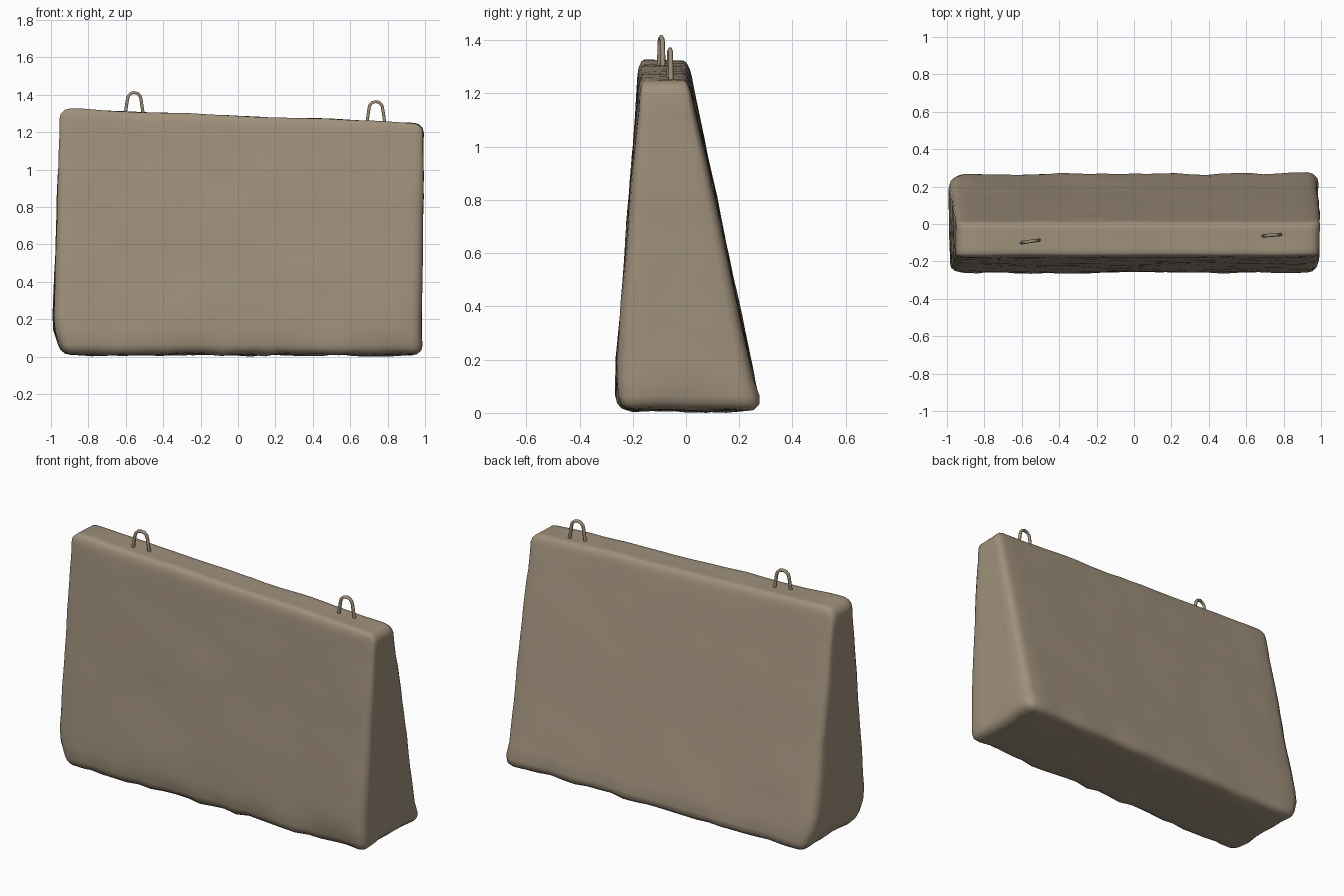
import bpy, bmesh, math
from mathutils import Vector, noise

if "Cube" in bpy.data.objects:
    bpy.data.objects.remove(bpy.data.objects["Cube"])

concrete = bpy.data.materials.new("weathered_concrete")
concrete.diffuse_color = (0.35, 0.28, 0.20, 1)
concrete.use_nodes = True
concrete.node_tree.nodes["Principled BSDF"].inputs["Base Color"].default_value = concrete.diffuse_color


def lerp(a, b, t):
    return a + (b - a) * t


# Tapered barrier block: bevelled box, gridded, then tapered and weathered
bm = bmesh.new()
bmesh.ops.create_cube(bm, size=1)
for v in bm.verts:
    v.co = Vector((v.co.x * 2, v.co.y * 0.55, (v.co.z + 0.5) * 1.3))
bmesh.ops.bevel(bm, geom=bm.edges[:], offset=0.055, segments=3,
                profile=0.5, affect='EDGES')
for axis, cuts in ((0, 23), (1, 5), (2, 15)):
    long_edges = [e for e in bm.edges
                  if abs((e.verts[0].co - e.verts[1].co)[axis]) > 0.2]
    bmesh.ops.subdivide_edges(bm, edges=long_edges, cuts=cuts, use_grid_fill=True)
bm.normal_update()

shifts = []
for v in bm.verts:
    x, y, z = v.co
    t = z / 1.3
    u = (x + 1) / 2
    # Sloping top and leaning ends
    top = lerp(1.325, 1.25, u)
    px = lerp(lerp(-0.995, -0.95, t), lerp(0.98, 0.995, t), u)
    # Front and back faces lean inwards
    py = lerp(lerp(-0.275, -0.175, t), lerp(0.28, 0.01, t), y / 0.55 + 0.5)
    pz = lerp(0.01, top, t)
    # Chipped lower corner and worn front foot
    low = max(0, 1 - pz / 0.17)
    if px < -0.85:
        px += 0.05 * low
    if y < -0.2:
        py += 0.04 * low * max(0, noise.noise(Vector((x * 3, 4, 0))) + 0.5)
    # Gentle lumps, stronger near the foot
    p = Vector((px, py, pz))
    lump = 0.006 * noise.noise(p * 3) + (0.004 + 0.012 * low) * noise.noise(p * 8)
    shifts.append((v, p + v.normal * lump))
for v, p in shifts:
    p.z = max(p.z, 0.0)
    v.co = p
mesh = bpy.data.meshes.new("barrier_block")
bm.to_mesh(mesh)
bm.free()
block = bpy.data.objects.new("barrier_block", mesh)
bpy.context.collection.objects.link(block)
mesh.materials.append(concrete)
mesh.polygons.foreach_set("use_smooth", [True] * len(mesh.polygons))


# Lifting loops: bent bars set into the top
def lifting_loop(name, x, y, z, tilt):
    curve = bpy.data.curves.new(name, 'CURVE')
    curve.dimensions = '3D'
    curve.bevel_depth = 0.009
    curve.bevel_resolution = 1
    curve.use_fill_caps = True
    path = [(-0.052, -0.03)]
    path += [(-0.036 * math.cos(a), 0.078 + 0.034 * math.sin(a))
             for a in (math.pi * i / 6 for i in range(7))]
    path += [(0.052, -0.03)]
    spline = curve.splines.new('POLY')
    spline.points.add(len(path) - 1)
    for point, (dx, dz) in zip(spline.points, path):
        point.co = (x + dx, y + dx * tilt, z + dz, 1)
    curve.materials.append(concrete)
    loop = bpy.data.objects.new(name, curve)
    bpy.context.collection.objects.link(loop)


lifting_loop("left_lifting_loop", -0.555, -0.093, 1.30, 0.15)
lifting_loop("right_lifting_loop", 0.737, -0.06, 1.252, 0.08)
